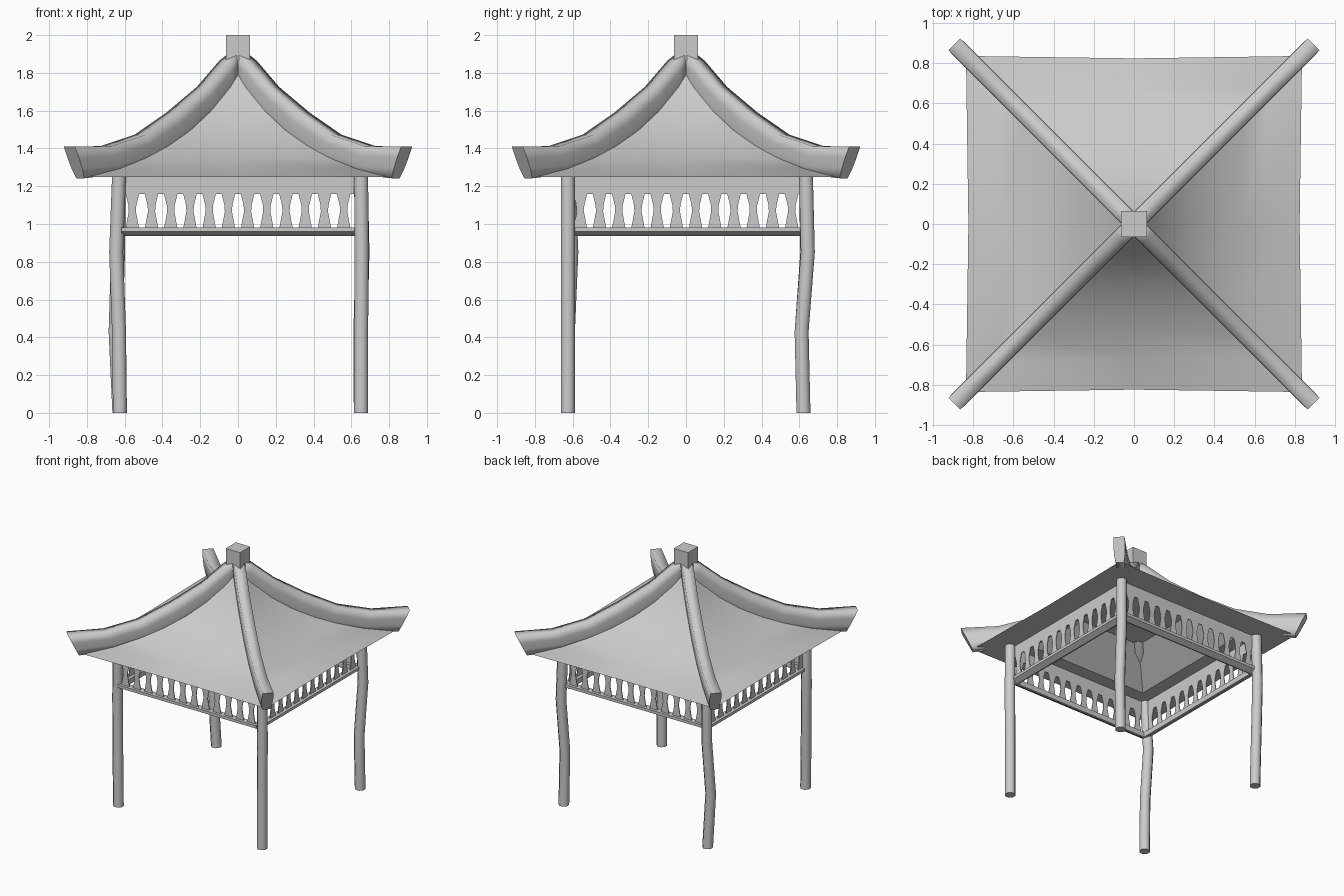
import bpy, bmesh, math
from mathutils import Vector, Matrix

if "Cube" in bpy.data.objects:
    bpy.data.objects.remove(bpy.data.objects["Cube"])


def finish(name, bm, smooth=None):
    bmesh.ops.recalc_face_normals(bm, faces=bm.faces)
    me = bpy.data.meshes.new(name)
    bm.to_mesh(me)
    bm.free()
    ob = bpy.data.objects.new(name, me)
    bpy.context.collection.objects.link(ob)
    if smooth:
        bpy.ops.object.select_all(action='DESELECT')
        ob.select_set(True)
        bpy.context.view_layer.objects.active = ob
        bpy.ops.object.shade_smooth_by_angle(angle=math.radians(smooth))
    return ob


def loft(bm, rings, cap_start=True, cap_end=True):
    """Skin closed rings of points that share one point count."""
    loops = [[bm.verts.new(p) for p in r] for r in rings]
    n = len(loops[0])
    for a, b in zip(loops, loops[1:]):
        for i in range(n):
            j = (i + 1) % n
            bm.faces.new((a[i], a[j], b[j], b[i]))
    if cap_start:
        bm.faces.new(loops[0])
    if cap_end:
        bm.faces.new(loops[-1])


def box(bm, lo, hi):
    size = [h - l for l, h in zip(lo, hi)]
    mid = [(h + l) / 2 for l, h in zip(lo, hi)]
    bmesh.ops.create_cube(bm, size=1, matrix=Matrix.Translation(mid) @ Matrix.Diagonal((*size, 1)))


# Posts: slightly crooked poles, (x, y) at four heights
POST_Z = (0, 0.43, 0.85, 1.25)
POSTS = {
    "front_right_post": [(0.652, -0.625), (0.652, -0.625), (0.655, -0.625), (0.652, -0.625)],
    "front_left_post": [(-0.625, -0.625), (-0.63, -0.625), (-0.645, -0.607), (-0.63, -0.625)],
    "back_right_post": [(0.65, 0.622), (0.648, 0.612), (0.659, 0.645), (0.65, 0.635)],
    "back_left_post": [(-0.628, 0.622), (-0.648, 0.612), (-0.635, 0.642), (-0.63, 0.635)],
}
for name, path in POSTS.items():
    bm = bmesh.new()
    loft(bm, [[(x + 0.04 * math.cos(math.tau * i / 8 + math.pi / 8),
                y + 0.04 * math.sin(math.tau * i / 8 + math.pi / 8), z)
               for i in range(8)] for (x, y), z in zip(path, POST_Z)])
    finish(name, bm, 50)


# Roof: swept-up shell with flat soffit and hollow ceiling
def square_ring(a, z, pinch=0.0):
    m = a - pinch
    return [(-a, -a, z), (0, -m, z), (a, -a, z), (m, 0, z),
            (a, a, z), (0, m, z), (-a, a, z), (-m, 0, z)]


bm = bmesh.new()
outer = [(0.02, 1.855), (0.1, 1.72), (0.2, 1.595), (0.3, 1.50), (0.42, 1.415),
         (0.55, 1.345), (0.68, 1.292), (0.835, 1.25)]
rings = [square_ring(a, z, 0.012 * a / 0.835) for a, z in outer]
rings += [square_ring(0.52, 1.247), square_ring(0.29, 1.465)]
loft(bm, rings)
finish("roof", bm, 30)

# Hip ridges: flat-topped ribs running down each corner, tilted flared tip
RIB_TOP = [(0.0, 1.92), (0.07, 1.865), (0.19, 1.725), (0.35, 1.59), (0.52, 1.472), (0.70, 1.412), (0.893, 1.41)]
RIB_LOW = [(0.0, 1.75), (0.05, 1.69), (0.15, 1.57), (0.30, 1.43), (0.45, 1.335), (0.64, 1.265), (0.835, 1.242)]
# half section: sideways offset and height fraction
SECTION = [(0.030, 0.0), (0.040, 0.3), (0.043, 0.65), (0.041, 1.0)]
SECTION += [(-w, t) for w, t in reversed(SECTION)]
for k, name in enumerate(("back_right", "back_left", "front_left", "front_right")):
    ang = math.pi / 4 + k * math.pi / 2
    out = Vector((math.cos(ang), math.sin(ang), 0)) * math.sqrt(2)
    side = Vector((-math.sin(ang), math.cos(ang), 0))
    bm = bmesh.new()
    rings = []
    for (a1, z1), (a0, z0) in zip(RIB_TOP, RIB_LOW):
        top = out * a1 + Vector((0, 0, z1))
        low = out * a0 + Vector((0, 0, z0))
        rings.append([low.lerp(top, t) + side * w for w, t in SECTION])
    loft(bm, rings)
    ridge = finish(name + "_ridge", bm, 100)
    ridge.data.polygons[len(ridge.data.polygons) - 1].use_smooth = False

# Cap block on the peak
bm = bmesh.new()
box(bm, (-0.064, -0.064, 1.865), (0.064, 0.064, 2.0))
finish("cap_block", bm)

# Fretwork panels: header, waisted slats and sloped bottom rail on each side
WAIST = [(0.036, 1.16), (0.021, 1.10), (0.019, 1.065), (0.036, 0.975)]
PITCH = 0.1017
RAIL = [(0.652, 0.982), (0.652, 0.960), (0.61, 0.937), (0.598, 0.940), (0.598, 0.982)]
OUT, IN = -0.630, -0.624
for k, name in enumerate(("front", "right", "back", "left")):
    turn = Matrix.Rotation(k * math.pi / 2, 3, 'Z')
    bm = bmesh.new()
    box(bm, (-0.615, OUT, 1.16), (0.615, IN, 1.255))
    for s in range(12):
        c = (s - 5.5) * PITCH
        loft(bm, [[(c - w, OUT, z), (c + w, OUT, z), (c + w, IN, z), (c - w, IN, z)]
                  for w, z in WAIST])
    bmesh.ops.rotate(bm, verts=bm.verts, cent=(0, 0, 0), matrix=turn)
    finish(name + "_fretwork", bm)
    bm = bmesh.new()
    loft(bm, [[(x, -d, z) for d, z in RAIL] for x in (-0.617, 0.617)])
    bmesh.ops.rotate(bm, verts=bm.verts, cent=(0, 0, 0), matrix=turn)
    finish(name + "_rail", bm)
